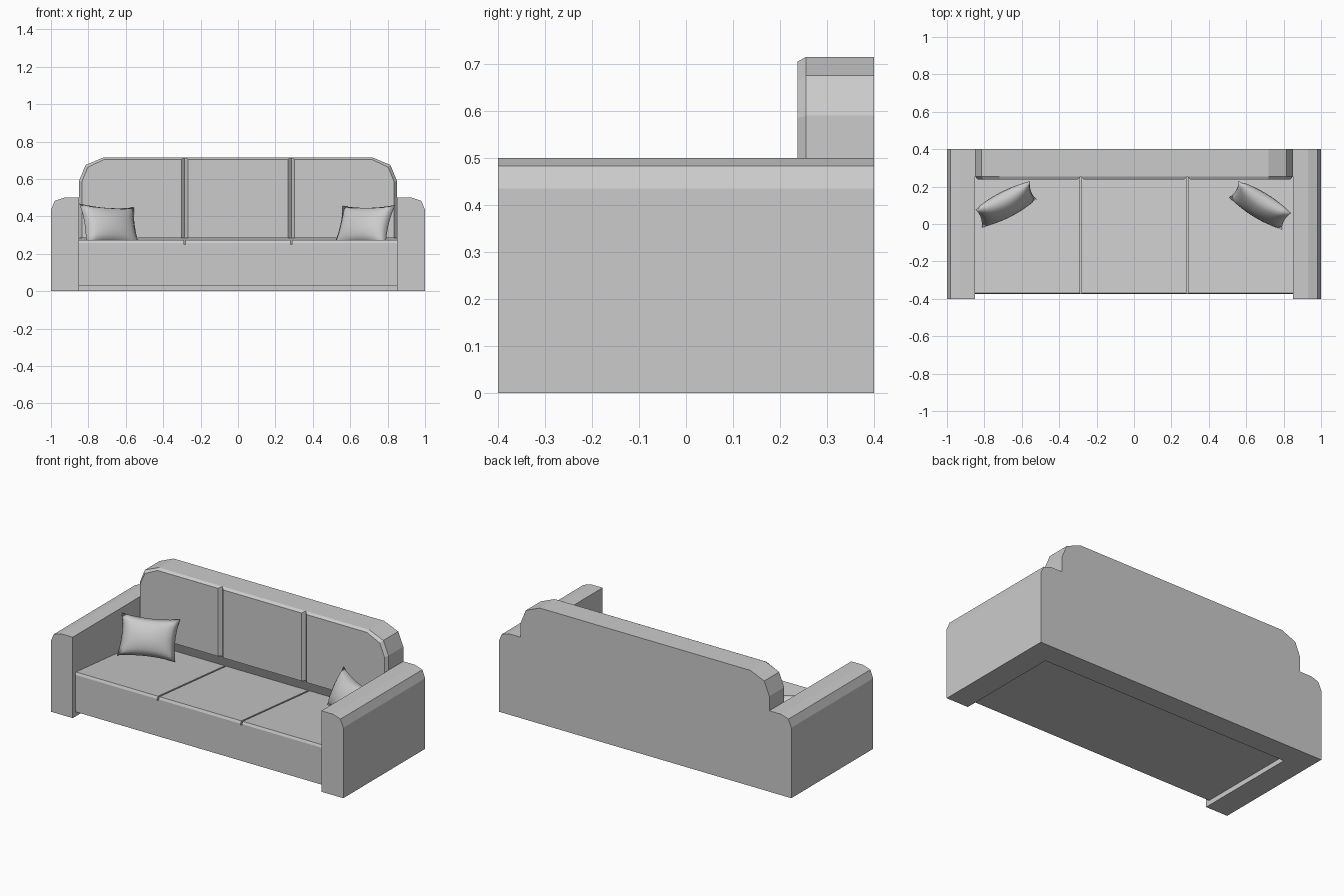
import bpy, bmesh, math
from mathutils import Matrix, Vector

if "Cube" in bpy.data.objects:
    bpy.data.objects.remove(bpy.data.objects["Cube"], do_unlink=True)

grey = bpy.data.materials.new("grey_fabric")
grey.use_nodes = True
grey.diffuse_color = (0.6, 0.6, 0.6, 1)
grey.node_tree.nodes["Principled BSDF"].inputs["Base Color"].default_value = (0.6, 0.6, 0.6, 1)


def finish(name, bm):
    bmesh.ops.recalc_face_normals(bm, faces=bm.faces)
    mesh = bpy.data.meshes.new(name)
    bm.to_mesh(mesh)
    bm.free()
    mesh.materials.append(grey)
    obj = bpy.data.objects.new(name, mesh)
    bpy.context.collection.objects.link(obj)
    return obj


def prism(name, axis, start, end, start_pts, end_pts=None):
    """Join two outlines: xz outlines along axis y, or yz outlines along axis x."""
    bm = bmesh.new()

    def place(p, d):
        return (p[0], d, p[1]) if axis == "y" else (d, p[0], p[1])

    a = [bm.verts.new(place(p, start)) for p in start_pts]
    b = [bm.verts.new(place(p, end)) for p in (end_pts or start_pts)]
    bm.faces.new(a)
    bm.faces.new(b)
    for i in range(len(a)):
        j = (i + 1) % len(a)
        bm.faces.new((a[i], a[j], b[j], b[i]))
    return finish(name, bm)


# Arms with a rounded outer top edge
arm = [(0.85, 0), (1, 0), (1, 0.435), (0.98, 0.483), (0.93, 0.5), (0.85, 0.5)]
for side, s in (("left", 1), ("right", -1)):
    prism(side + "_arm", "y", -0.4, 0.4, [(s * x, z) for x, z in arm])

# Base and lower back, with a raised underside
base = [(-0.375, 0.03), (-0.375, 0.25), (0.285, 0.19), (0.285, 0.21),
        (0.255, 0.285), (0.4, 0.285), (0.4, 0), (0.26, 0), (0.26, 0.03)]
prism("base", "x", -0.85, 0.85, base)

# Backrest frame
corner = [(0.85, 0.59), (0.815, 0.675), (0.72, 0.715)]
outline = [(0.85, 0.285)] + corner
outline += [(-x, z) for x, z in reversed(outline)]
prism("backrest", "y", 0.255, 0.4, outline)

# Seat cushions, sloping gently to the back
seam = 0.285
gap = 0.005
seat = [(-0.375, 0.248), (-0.375, 0.258), (-0.368, 0.273), (0.285, 0.212), (0.285, 0.188)]
spans = (("right", -0.85, -seam - gap), ("middle", -seam + gap, seam - gap),
         ("left", seam + gap, 0.85))
for side, x0, x1 in spans:
    prism(side + "_seat_cushion", "x", x0, x1, seat)

# Back cushions with slanted borders
top = 0.715
rim = 0.018
low = 0.285
middle = [(-seam, low), (seam, low), (seam, top), (-seam, top)]
middle_front = [(-seam + rim, low), (seam - rim, low), (seam - rim, top - 0.01), (-seam + rim, top - 0.01)]
prism("middle_back_cushion", "y", 0.255, 0.237, middle, middle_front)
outer = [(seam, low), (0.85, low)] + corner + [(seam, top)]
outer_front = [(seam + rim, low), (0.835, low), (0.835, 0.585), (0.803, 0.663),
               (0.715, top - 0.01), (seam + rim, top - 0.01)]
for side, s in (("left", 1), ("right", -1)):
    prism(side + "_back_cushion", "y", 0.255, 0.237,
          [(s * x, z) for x, z in outer], [(s * x, z) for x, z in outer_front])


# Throw pillows: two bulging sheets joined along pinched edges
def pillow(name, centre, turn, roll):
    bm = bmesh.new()
    for face_side in (-1, 1):
        made = bmesh.ops.create_grid(bm, x_segments=12, y_segments=12, size=1)
        for v in made["verts"]:
            u, w = v.co.x, v.co.y
            bulge = math.sqrt(max(0, (1 - u * u) * (1 - w * w)))
            v.co = Vector((0.165 * u * (1 - 0.08 * (1 - w * w)),
                           face_side * 0.06 * bulge,
                           0.12 * w * (1 - 0.12 * (1 - u * u))))
    bmesh.ops.remove_doubles(bm, verts=bm.verts, dist=0.0005)
    spin = (Matrix.Rotation(math.radians(turn), 4, "Z")
            @ Matrix.Rotation(math.radians(-25), 4, "X")
            @ Matrix.Rotation(math.radians(roll), 4, "Y"))
    bmesh.ops.transform(bm, matrix=Matrix.Translation(centre) @ spin, verts=bm.verts)
    obj = finish(name, bm)
    for p in obj.data.polygons:
        p.use_smooth = True


pillow("right_pillow", (-0.685, 0.105, 0.35), 29, 4)
pillow("left_pillow", (0.675, 0.1, 0.35), -32, -1)
